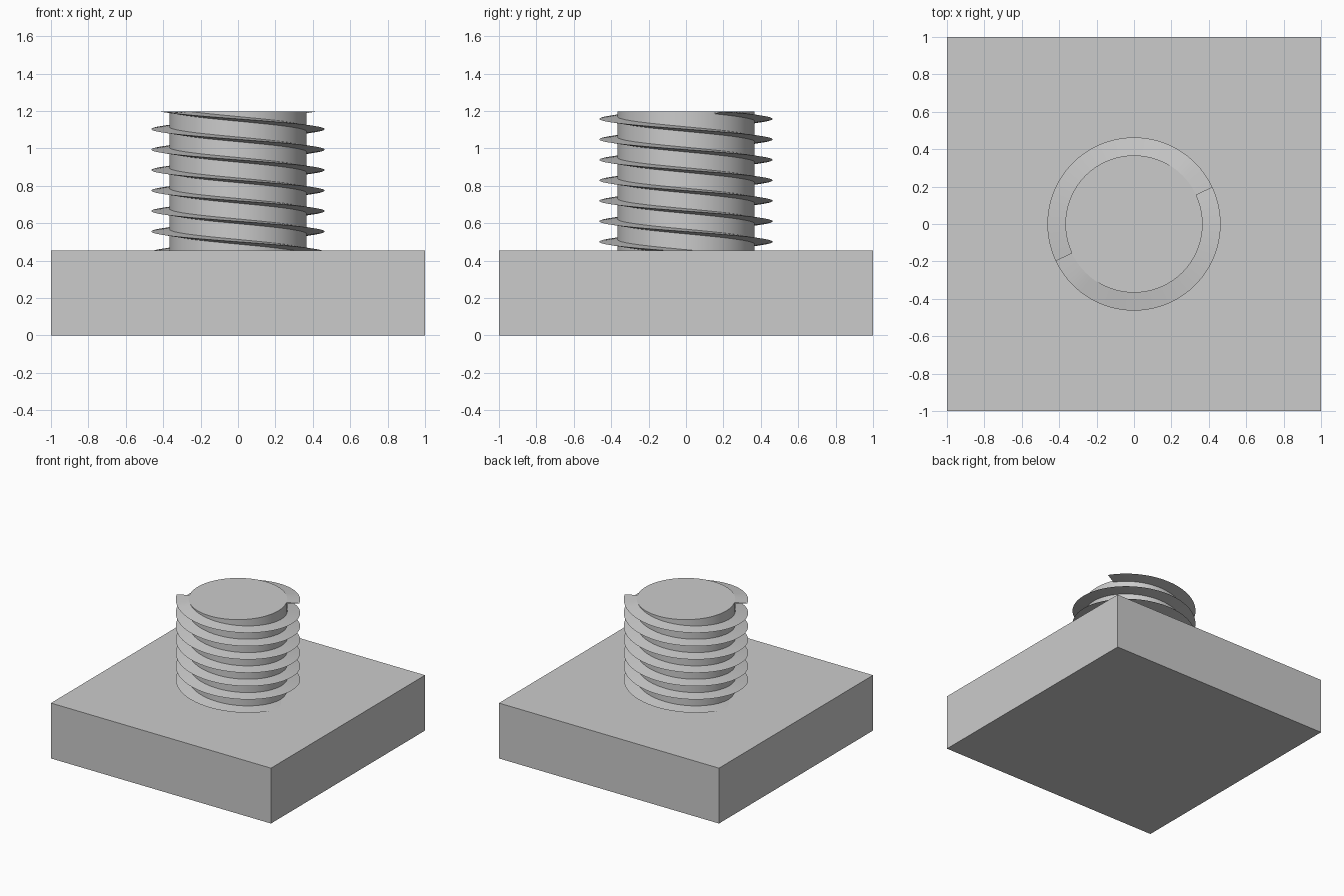
import bpy, bmesh
from math import pi, cos, sin, radians

if "Cube" in bpy.data.objects:
    bpy.data.objects.remove(bpy.data.objects["Cube"], do_unlink=True)

BASE_TOP, TOP = 0.455, 1.197
CORE_R, TIP_R = 0.367, 0.463
LEAD, ROOT_HALF = 0.219, 0.013
SEGMENTS = 96

grey = bpy.data.materials.new("plain grey")
grey.use_nodes = True
grey.diffuse_color = (0.6, 0.6, 0.6, 1)
grey.node_tree.nodes["Principled BSDF"].inputs["Base Color"].default_value = grey.diffuse_color


def finish(obj, name, smooth=False):
    obj.name = name
    obj.data.materials.clear()
    obj.data.materials.append(grey)
    if smooth:
        bpy.ops.object.select_all(action='DESELECT')
        obj.select_set(True)
        bpy.context.view_layer.objects.active = obj
        bpy.ops.object.shade_smooth_by_angle(angle=radians(30))


# Square base block
bpy.ops.mesh.primitive_cube_add(size=1, location=(0, 0, BASE_TOP / 2))
block = bpy.context.object
block.scale = (2, 2, BASE_TOP)
finish(block, "base_block")

# Round core of the stud
bottom = BASE_TOP - 0.05
bpy.ops.mesh.primitive_cylinder_add(vertices=SEGMENTS, radius=CORE_R, depth=TOP - bottom,
                                    location=(0, 0, (TOP + bottom) / 2))
finish(bpy.context.object, "stud_core", smooth=True)


# Left-handed thread: a thin triangular section swept down from the top
def thread(name, start):
    bm = bmesh.new()
    steps = int((TOP - BASE_TOP + 0.03) / LEAD * SEGMENTS)
    rings = []
    for i in range(steps + 1):
        a = start + 2 * pi * i / SEGMENTS
        z = TOP - LEAD * i / SEGMENTS
        section = ((CORE_R - 0.003, ROOT_HALF), (TIP_R, 0), (CORE_R - 0.003, -ROOT_HALF))
        rings.append([bm.verts.new((r * cos(a), r * sin(a), min(z + dz, TOP)))
                      for r, dz in section])
    for p, q in zip(rings, rings[1:]):
        for j in range(3):
            k = (j + 1) % 3
            bm.faces.new((p[j], p[k], q[k], q[j]))
    bm.faces.new(rings[0])
    bm.faces.new(rings[-1])
    bmesh.ops.recalc_face_normals(bm, faces=bm.faces)
    mesh = bpy.data.meshes.new(name)
    bm.to_mesh(mesh)
    bm.free()
    obj = bpy.data.objects.new(name, mesh)
    bpy.context.collection.objects.link(obj)
    finish(obj, name, smooth=True)


# Two starts, half a turn apart
for n in range(2):
    thread(f"thread_start_{n + 1}", radians(25) + n * pi)
